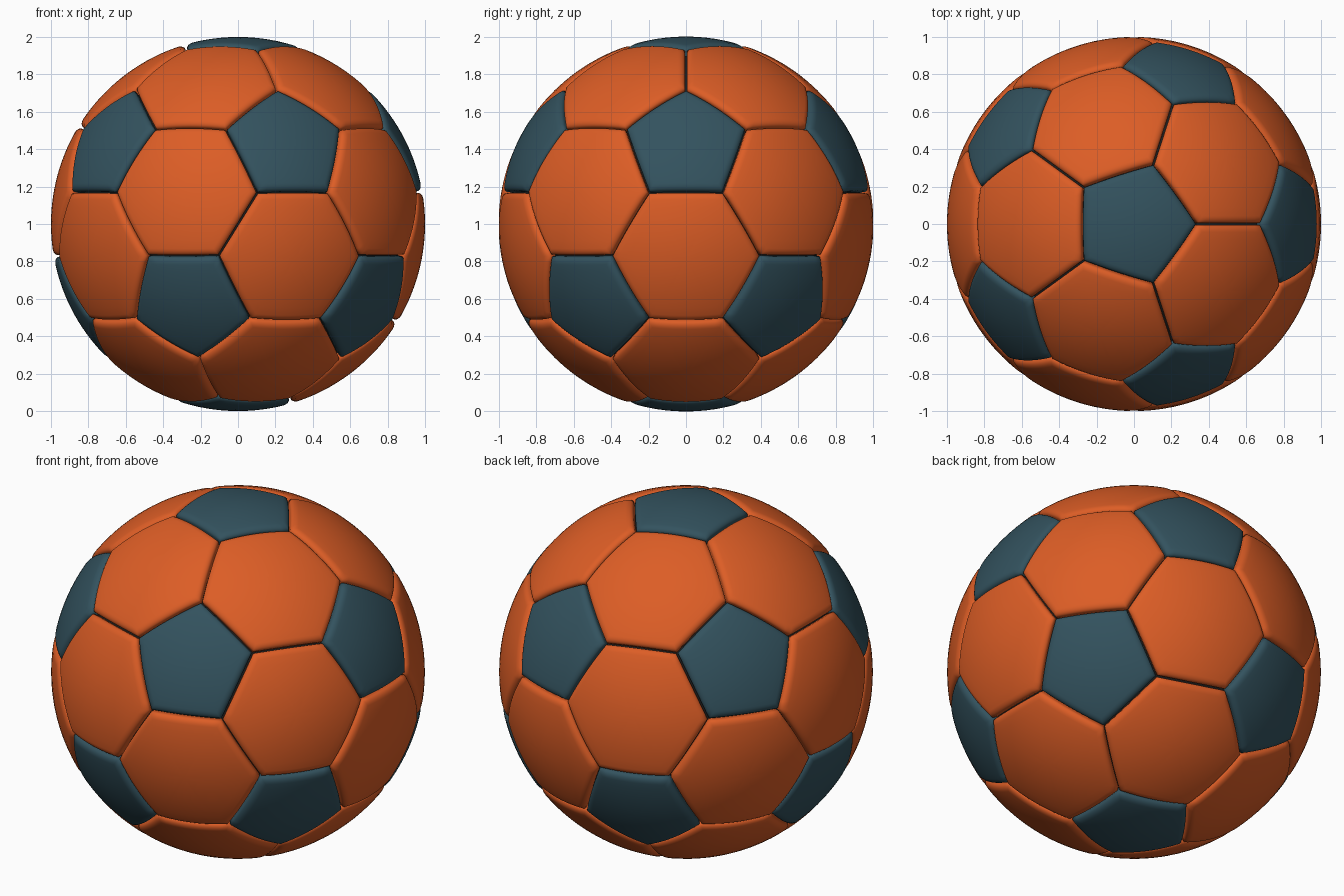
import bpy, bmesh
from math import pi, sin, cos, sqrt, atan2
from itertools import combinations
from mathutils import Vector

cube = bpy.data.objects.get("Cube")
if cube:
    bpy.data.objects.remove(cube, do_unlink=True)

CENTRE = Vector((0, 0, 1))
STEPS = 10        # points along each panel side
GAP = 0.005       # half the open seam
ROLL = 0.04       # width of the rolled panel edge
DROP = 0.025      # depth of the rolled panel edge


def material(name, rgb):
    mat = bpy.data.materials.new(name)
    mat.use_nodes = True
    mat.diffuse_color = (*rgb, 1)
    bsdf = mat.node_tree.nodes["Principled BSDF"]
    bsdf.inputs["Base Color"].default_value = (*rgb, 1)
    bsdf.inputs["Roughness"].default_value = 0.6
    return mat


def finish(bm, name, mat):
    bmesh.ops.recalc_face_normals(bm, faces=bm.faces)
    for f in bm.faces:
        f.smooth = True
    mesh = bpy.data.meshes.new(name)
    bm.to_mesh(mesh)
    bm.free()
    mesh.materials.append(mat)
    obj = bpy.data.objects.new(name, mesh)
    obj.location = CENTRE
    bpy.context.collection.objects.link(obj)


def ordered(points):
    """Sort corners counter-clockwise about their shared centre."""
    mid = sum(points, Vector()) / len(points)
    u = (points[0] - mid).normalized()
    v = mid.normalized().cross(u)
    return mid, sorted(points, key=lambda p: atan2((p - mid).dot(v), (p - mid).dot(u)))


def add_panel(bm, points):
    """Domed panel made of rings, rolling down into the seam at its border."""
    mid, corners = ordered(points)
    n = len(corners)
    rim = [corners[i].lerp(corners[(i + 1) % n], k / STEPS)
           for i in range(n) for k in range(STEPS)]
    apothem = ((corners[0] + corners[1]) / 2 - mid).length

    # (inset from border, radius) from the middle outwards
    flat = apothem - GAP - ROLL
    profile = [(apothem - flat * i / 7, 1) for i in range(1, 8)]
    for i in range(1, 7):
        a = pi / 2 * i / 6
        profile.append((GAP + ROLL * (1 - sin(a)), 1 - DROP * (1 - cos(a))))
    profile.append((GAP, 0.94))

    top = bm.verts.new(mid.normalized())
    last = None
    for inset, radius in profile:
        scale = 1 - inset / apothem
        ring = [bm.verts.new(mid.lerp(p, scale).normalized() * radius) for p in rim]
        for i in range(len(ring)):
            j = (i + 1) % len(ring)
            if last:
                bm.faces.new((last[i], ring[i], ring[j], last[j]))
            else:
                bm.faces.new((top, ring[i], ring[j]))
        last = ring


# Icosahedron directions, one on each pole and two staggered rings
nodes = [Vector((0, 0, 1)), Vector((0, 0, -1))]
for k in range(5):
    for sign, turn in ((1, 0), (-1, pi / 5)):
        a = turn + k * 2 * pi / 5
        nodes.append(Vector((2 * cos(a), 2 * sin(a), sign)) / sqrt(5))


def near(a, b):
    return a is not b and a.dot(b) > 0.4


def corner(a, b):
    return (a * 2 + b).normalized()


slate = material("slate blue", (0.033, 0.085, 0.113))
orange = material("orange", (0.72, 0.11, 0.019))
seam = material("seam black", (0.012, 0.012, 0.012))

# Five-sided panels
bm = bmesh.new()
for a in nodes:
    add_panel(bm, [corner(a, b) for b in nodes if near(a, b)])
finish(bm, "pentagon_panels", slate)

# Six-sided panels
bm = bmesh.new()
for tri in combinations(nodes, 3):
    if all(near(a, b) for a, b in combinations(tri, 2)):
        add_panel(bm, [corner(a, b) for a in tri for b in tri if a is not b])
finish(bm, "hexagon_panels", orange)

# Dark lining seen in the seams
bm = bmesh.new()
bmesh.ops.create_icosphere(bm, subdivisions=5, radius=0.95)
finish(bm, "seam_lining", seam)
